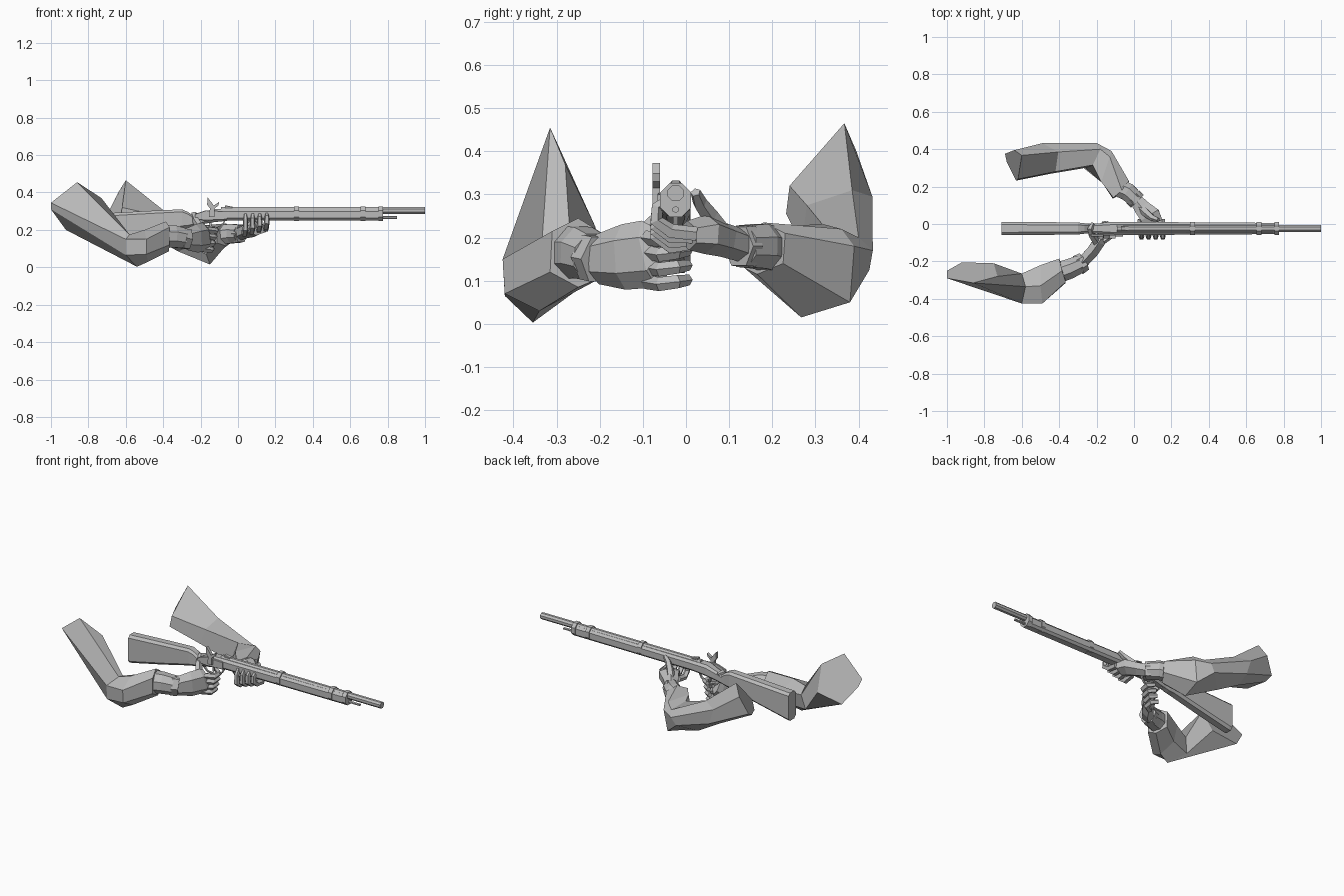
import bpy, bmesh, math
from mathutils import Vector as V

GREY = bpy.data.materials.new("grey")
GREY.diffuse_color = (0.5, 0.5, 0.5, 1)
GY = -0.024  # gun centre line


def skin(name, rings):
    """Join equal-sized rings of points into one closed flat-faced shell."""
    bm = bmesh.new()
    rows = [[bm.verts.new(p) for p in r] for r in rings]
    n = len(rows[0])
    for a, b in zip(rows, rows[1:]):
        for i in range(n):
            j = (i + 1) % n
            bm.faces.new((a[i], a[j], b[j], b[i]))
    bm.faces.new(rows[0][::-1])
    bm.faces.new(rows[-1])
    bmesh.ops.recalc_face_normals(bm, faces=bm.faces[:])
    me = bpy.data.meshes.new(name)
    bm.to_mesh(me)
    bm.free()
    me.materials.append(GREY)
    ob = bpy.data.objects.new(name, me)
    bpy.context.collection.objects.link(ob)
    return ob


def limb(name, stations, n=6, turn=0.0, up=V((0, 0, 1))):
    """Tube through (x, y, z, half width, half height) stations."""
    pts = [V(s[:3]) for s in stations]
    rings = []
    for i, s in enumerate(stations):
        d = V((0, 0, 0))
        if i:
            d += (pts[i] - pts[i - 1]).normalized()
        if i < len(pts) - 1:
            d += (pts[i + 1] - pts[i]).normalized()
        d.normalize()
        side = d.cross(up).normalized()
        top = side.cross(d)
        rings.append([pts[i] + side * s[3] * math.cos(a) + top * s[4] * math.sin(a)
                      for a in (turn + math.tau * k / n for k in range(n))])
    return skin(name, rings)


def gun_part(name, stations, y=GY, bevel=0.35):
    """Chamfered bar along x through (x, bottom, top, half width) stations."""
    rings = []
    for x, lo, hi, w in stations:
        c = bevel * min(w, (hi - lo) / 2) * 1.2
        rings.append([(x, y + a, z) for a, z in (
            (w, lo + c), (w, hi - c), (w - c, hi), (c - w, hi),
            (-w, hi - c), (-w, lo + c), (c - w, lo), (w - c, lo))])
    return skin(name, rings)


def rod(name, x0, x1, z, r, n=8):
    return limb(name, [(x0, GY, z, r, r), (x1, GY, z, r, r)], n, math.pi / n)


def plate(name, outline, y0, y1):
    """Flat x-z outline with thickness in y."""
    return skin(name, [[(x, y, z) for x, z in outline] for y in (y0, y1)])


# Gun: stock, barrel and fittings
gun_part("butt_stock", [(-0.708, 0.118, 0.29, 0.035), (-0.69, 0.12, 0.29, 0.035),
                        (-0.47, 0.168, 0.302, 0.034), (-0.30, 0.208, 0.31, 0.032),
                        (-0.265, 0.213, 0.295, 0.028), (-0.24, 0.22, 0.275, 0.026),
                        (-0.19, 0.23, 0.29, 0.027), (-0.14, 0.24, 0.31, 0.034),
                        (-0.05, 0.25, 0.312, 0.035)])
gun_part("fore_stock", [(-0.05, 0.25, 0.312, 0.035), (0.3, 0.25, 0.312, 0.033),
                        (0.75, 0.25, 0.312, 0.03), (0.775, 0.255, 0.31, 0.026)])
rod("barrel", -0.09, 1.0, 0.303, 0.02)
rod("muzzle_bore", 0.99, 1.0005, 0.303, 0.012)
rod("ramrod", 0.7, 0.85, 0.265, 0.008, 6)
for x in (0.30, 0.655, 0.75):
    gun_part("barrel_band", [(x, 0.248, 0.326, 0.036), (x + 0.026, 0.248, 0.326, 0.036)], bevel=0.5)
gun_part("rear_sight", [(-0.07, 0.315, 0.332, 0.012), (-0.03, 0.315, 0.324, 0.012)])
gun_part("lock_plate", [(-0.23, 0.255, 0.285, 0.006), (-0.17, 0.25, 0.305, 0.006),
                        (-0.06, 0.255, 0.3, 0.006)], y=-0.06)
plate("hammer", [(-0.155, 0.27), (-0.125, 0.27), (-0.125, 0.315), (-0.105, 0.33),
                 (-0.1, 0.35), (-0.13, 0.33), (-0.14, 0.345), (-0.162, 0.373),
                 (-0.165, 0.335), (-0.15, 0.315)], -0.078, -0.06)
plate("trigger", [(-0.155, 0.245), (-0.14, 0.245), (-0.145, 0.205), (-0.152, 0.205)],
      GY - 0.005, GY + 0.005)
limb("trigger_guard", [(-0.22, GY, 0.225, 0.008, 0.005), (-0.19, GY, 0.195, 0.008, 0.005),
                       (-0.13, GY, 0.19, 0.008, 0.005), (-0.09, GY, 0.215, 0.008, 0.005),
                       (-0.07, GY, 0.252, 0.008, 0.005)], 4, math.pi / 4)

# Front sleeve: six-sided sections at shoulder, elbow (two) and forearm end,
# each as top, outer top, outer bottom, bottom, inner bottom, inner top
skin("front_sleeve", [
    [(-.86, -.315, .455), (-1, -.29, .345), (-1, -.25, .31),
     (-.92, -.205, .2), (-.75, -.21, .225), (-.73, -.28, .37)],
    [(-.58, -.335, .175), (-.6, -.425, .15), (-.6, -.42, .065),
     (-.54, -.355, .003), (-.62, -.28, .06), (-.6, -.265, .15)],
    [(-.5, -.33, .2), (-.49, -.425, .15), (-.49, -.42, .07),
     (-.48, -.34, .03), (-.5, -.25, .08), (-.5, -.22, .17)],
    [(-.385, -.25, .245), (-.365, -.31, .215), (-.365, -.315, .12),
     (-.37, -.25, .085), (-.4, -.19, .11), (-.4, -.185, .205)]])
limb("front_wrist", [(-0.39, -0.255, 0.165, 0.06, 0.066), (-0.345, -0.24, 0.165, 0.058, 0.064),
                     (-0.29, -0.215, 0.155, 0.052, 0.058)], 8, math.pi / 8)
limb("front_cuff", [(-0.30, -0.22, 0.155, 0.055, 0.06), (-0.265, -0.2, 0.15, 0.05, 0.06)], 6)
limb("front_hand", [(-0.275, -0.205, 0.15, 0.036, 0.058), (-0.22, -0.145, 0.155, 0.037, 0.076),
                    (-0.18, -0.085, 0.162, 0.037, 0.08), (-0.168, -0.06, 0.175, 0.027, 0.06)],
     6, math.pi / 6)
limb("front_thumb", [(-0.2, -0.1, 0.21, 0.022, 0.022), (-0.225, -0.06, 0.25, 0.02, 0.02),
                     (-0.235, -0.025, 0.285, 0.017, 0.013), (-0.22, 0.005, 0.278, 0.01, 0.01)], 5)
for i in range(4):
    z = 0.2 - 0.034 * i
    x = -0.155 - 0.008 * i
    limb("front_finger", [(x - 0.01, -0.09, z, 0.018, 0.018), (x + 0.035, -0.06, z - 0.006, 0.018, 0.017),
                          (x + 0.04, -0.02, z, 0.016, 0.016),
                          (x + 0.005, 0.005, z + 0.004, 0.013, 0.013)], 5)

# Back sleeve: sections at shoulder, upper arm, elbow (two) and forearm end
skin("back_sleeve", [
    [(-.6, .367, .465), (-.64, .395, .4), (-.69, .375, .3),
     (-.68, .33, .275), (-.63, .232, .255), (-.62, .24, .32)],
    [(-.405, .385, .31), (-.49, .432, .295), (-.46, .432, .2),
     (-.48, .34, .175), (-.45, .268, .185), (-.42, .28, .275)],
    [(-.18, .4, .2), (-.2, .433, .17), (-.23, .425, .125),
     (-.32, .34, .085), (-.26, .3, .11), (-.22, .315, .232)],
    [(-.13, .36, .22), (-.12, .39, .18), (-.14, .38, .05),
     (-.15, .267, .015), (-.17, .22, .07), (-.175, .225, .225)],
    [(-.065, .18, .235), (-.027, .23, .21), (-.027, .225, .14),
     (-.065, .165, .115), (-.113, .135, .13), (-.11, .14, .215)]])
limb("back_wrist", [(-0.075, 0.19, 0.175, 0.052, 0.056), (-0.035, 0.172, 0.18, 0.052, 0.056),
                    (0.01, 0.13, 0.18, 0.048, 0.052)], 8, math.pi / 8)
limb("back_cuff", [(-0.005, 0.145, 0.18, 0.048, 0.054), (0.018, 0.122, 0.18, 0.048, 0.052)], 6)
limb("back_hand", [(0.005, 0.135, 0.18, 0.038, 0.038), (0.045, 0.085, 0.195, 0.05, 0.04),
                   (0.085, 0.045, 0.208, 0.064, 0.046), (0.1, 0.005, 0.205, 0.062, 0.034)],
     6, math.pi / 6)
limb("back_thumb", [(0.04, 0.085, 0.21, 0.024, 0.022), (0.07, 0.055, 0.25, 0.022, 0.02),
                    (0.1, 0.032, 0.28, 0.018, 0.017), (0.13, 0.022, 0.305, 0.012, 0.012)], 5)
for i in range(4):
    x = 0.035 + 0.038 * i
    z = 0.012 * (i - 1)
    limb("back_finger", [(x, 0.025, 0.195 + z / 2, 0.018, 0.018), (x, -0.035, 0.19 + z, 0.018, 0.018),
                         (x + 0.005, -0.07, 0.215 + z, 0.017, 0.016),
                         (x + 0.005, -0.068, 0.26 + z / 2, 0.015, 0.013),
                         (x + 0.005, -0.05, 0.285, 0.01, 0.01)], 5, 0, V((1, 0, 0)))
